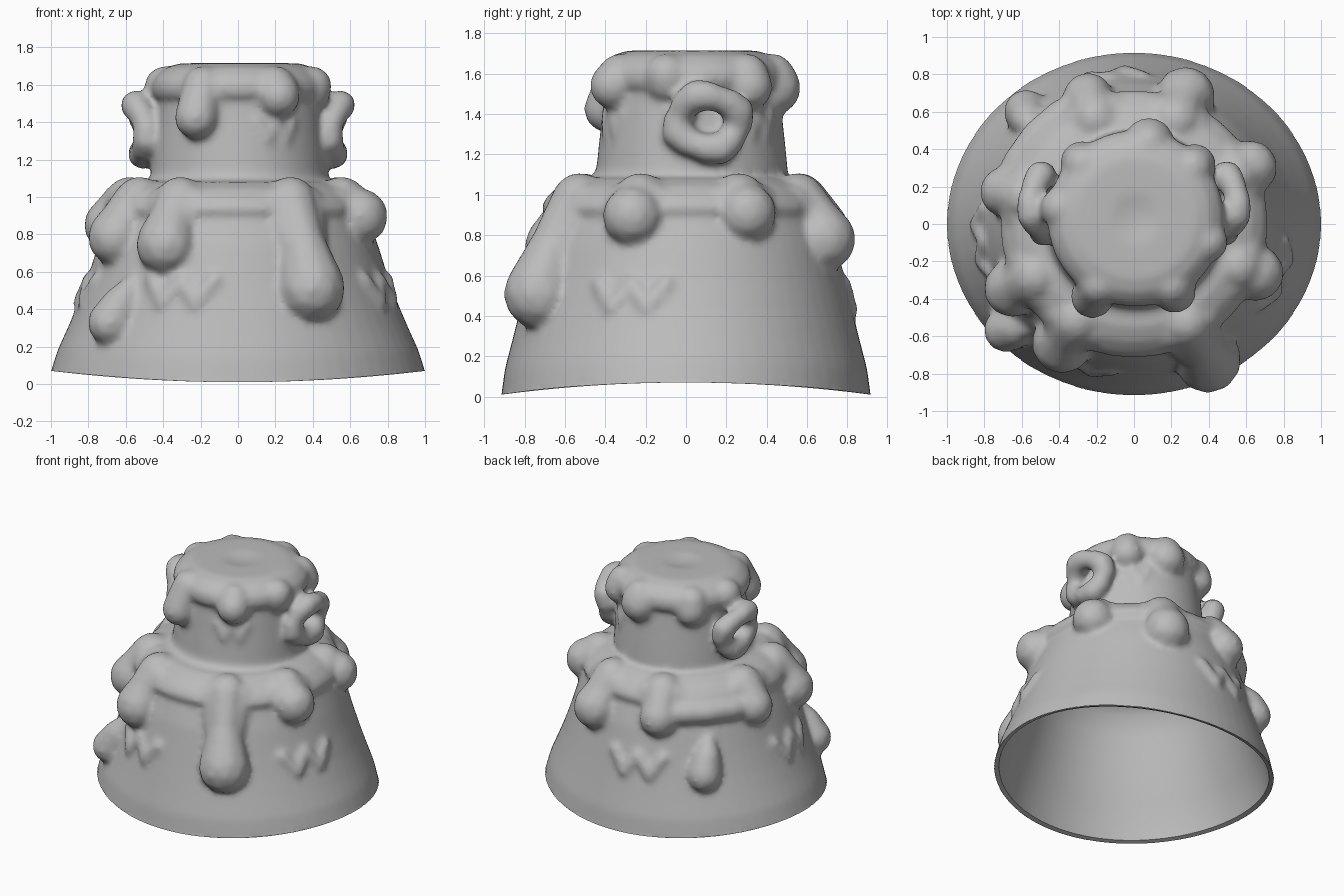
import bpy, bmesh, math
from math import cos, sin, radians, pi
from mathutils import Vector, Matrix

if "Cube" in bpy.data.objects:
    bpy.data.objects.remove(bpy.data.objects["Cube"])

clay = bpy.data.materials.new("grey clay")
clay.diffuse_color = (0.5, 0.5, 0.5, 1)
clay.use_nodes = True
clay.node_tree.nodes["Principled BSDF"].inputs["Base Color"].default_value = clay.diffuse_color

# Tier outline: radius and height, rim to top
WALL = [(1.0, 0.0), (0.965, 0.13), (0.91, 0.27), (0.855, 0.42), (0.80, 0.58), (0.75, 0.74),
        (0.70, 0.88), (0.64, 0.98), (0.56, 1.03), (0.49, 1.06), (0.475, 1.12), (0.462, 1.25),
        (0.44, 1.45), (0.42, 1.62), (0.34, 1.66), (0.0, 1.66)]


def wall_radius(z):
    for (r0, z0), (r1, z1) in zip(WALL, WALL[1:]):
        if z0 <= z <= z1 and z1 > z0:
            return r0 + (r1 - r0) * (z - z0) / (z1 - z0)
    return 0.4


def rim_height(a):
    return 0.01 + 0.06 * cos(a) ** 2


def place(r, z, a):
    """Point on the tiers: oval at the rim, round higher up, with a wavy rim."""
    low = min(1.0, max(0.0, 1 - z / 0.7))
    lift = rim_height(a) * min(1.0, max(0.0, 1 - z / 0.5))
    shift = 0.03 if z > 1.08 else 0.0
    return Vector((r * cos(a) + shift * 0.3, r * sin(a) * (1 - 0.085 * low) + shift, z + lift))


def on_wall(deg, z, out=0.0):
    return place(wall_radius(z) + out, z, radians(deg))


def lathe(bm, profile, n=64, closed=False):
    """Spin a profile; closed joins its last ring to its first."""
    rings = [[bm.verts.new(place(max(r, 0.001), z, 2 * pi * i / n)) for i in range(n)] for r, z in profile]
    pairs = list(zip(rings, rings[1:])) + ([(rings[-1], rings[0])] if closed else [])
    for a, b in pairs:
        for i in range(n):
            bm.faces.new((a[i], a[(i + 1) % n], b[(i + 1) % n], b[i]))


def chain(bm, points, steps=8):
    """Run of overlapping balls through (position, radius) pairs."""
    for (p, r), (q, s) in zip(points, points[1:]):
        for i in range(steps + 1):
            t = i / steps
            bmesh.ops.create_icosphere(bm, subdivisions=2, radius=r + (s - r) * t,
                                       matrix=Matrix.Translation(p.lerp(q, t)))


def add_object(bm, name):
    me = bpy.data.meshes.new(name)
    bm.to_mesh(me)
    bm.free()
    ob = bpy.data.objects.new(name, me)
    bpy.context.collection.objects.link(ob)
    me.materials.append(clay)
    return ob


bm = bmesh.new()

# Two-tier body, run on below the rim so the rim can be trimmed clean
lathe(bm, [(0.0, -0.1), (1.02, -0.1)] + WALL)

# Lower icing collar
lathe(bm, [(0.40, 1.05), (0.48, 1.085), (0.55, 1.08), (0.63, 1.045), (0.69, 0.99), (0.72, 0.94),
           (0.71, 0.91), (0.66, 0.90), (0.6, 0.94), (0.5, 0.98), (0.4, 1.0)], 64, True)

# Lower icing drips: angle, tip height, tip radius, outward offset
LOWER = [(-62, 0.51, 0.185, 0.015), (-121, 0.745, 0.168, -0.005), (-152, 0.785, 0.16, 0.0),
         (-22, 0.895, 0.155, 0.012), (26, 0.91, 0.15, 0.01), (68, 0.78, 0.165, 0.0),
         (110, 0.83, 0.14, 0.0), (166, 0.85, 0.14, 0.0)]
for deg, z, r, out in LOWER:
    mid = (z + 1.0) / 2
    chain(bm, [(on_wall(deg, 0.97, -0.05), 0.145), (on_wall(deg, mid, -0.005), 0.12), (on_wall(deg, z, out), r)])
    # Fillets where the drip leaves the collar
    for d in (-9, 9):
        chain(bm, [(on_wall(deg + d, 0.96, -0.04), 0.10), (on_wall(deg + d / 2, mid, -0.02), 0.09)], 4)
chain(bm, [(on_wall(110 + 14 * i, 0.87, 0.0), 0.085) for i in range(5)], 6)

# Upper icing cap and drips
lathe(bm, [(0, 1.695), (0.06, 1.70), (0.14, 1.715), (0.32, 1.715), (0.40, 1.69), (0.46, 1.635),
           (0.475, 1.58), (0.46, 1.53), (0.41, 1.52), (0.36, 1.58), (0.0, 1.6)])
UPPER = [(-119, 1.425, 0.122, 0.035), (-62, 1.54, 0.12, 0.015), (-18, 1.56, 0.11, -0.03), (42, 1.535, 0.12, -0.005),
         (80, 1.53, 0.14, -0.02), (134, 1.53, 0.125, -0.02), (172, 1.56, 0.12, -0.04)]
for deg, z, r, out in UPPER:
    chain(bm, [(on_wall(deg, 1.59, -0.02), 0.115), (on_wall(deg, z, out), r)])

# Ring-shaped swirls on both sides of the upper tier
for side in (1, -1):
    centre = Vector((side * 0.51, 0.11, 1.36))
    ring = []
    for i in range(17):
        a = 2 * pi * i / 16
        lump = 0.008 * sin(4 * a)
        x = 0.02 * sin(a) - 0.025 * cos(2 * a)
        ring.append((centre + Vector((side * x, (0.152 + lump) * cos(a), (0.132 + lump) * sin(a))), 0.076 + lump))
    chain(bm, ring, 3)

# Loose teardrops low on the body
for deg, z, r, out in ((-139, 0.31, 0.125, 0.01), (133, 0.45, 0.125, 0.0)):
    chain(bm, [(on_wall(deg, z, out), r), (on_wall(deg + 2, z + 0.12, 0.0), r * 0.8),
               (on_wall(deg + 4, z + 0.24, -0.01), 0.04)])

# Raised zigzags around the body and the upper tier
ZIGZAGS = [(-112, 0.49, 13, 0.065, 0.05), (-20, 0.49, 13, 0.065, 0.05), (100, 0.49, 13, 0.065, 0.05),
           (187, 0.49, 13, 0.065, 0.05), (-64, 1.35, 14, 0.05, 0.036), (48, 1.35, 14, 0.05, 0.036)]
for deg, z, half, tall, r in ZIGZAGS:
    chain(bm, [(on_wall(deg + half * (i / 2 - 1), z + (tall if i % 2 == 0 else -tall), -0.018), r)
               for i in range(5)])

# Fuse and soften the parts into one sculpted surface
tiers = add_object(bm, "iced_tiers")
fuse = tiers.modifiers.new("fuse", 'REMESH')
fuse.mode, fuse.voxel_size, fuse.use_smooth_shade = 'VOXEL', 0.018, True
soft = tiers.modifiers.new("soften", 'SMOOTH')
soft.factor, soft.iterations = 0.5, 14
bpy.context.view_layer.update()
fused = bpy.data.meshes.new_from_object(tiers.evaluated_get(bpy.context.evaluated_depsgraph_get()))
tiers.modifiers.clear()

# Trim everything below the wavy rim to leave the bottom open
bm = bmesh.new()
bm.from_mesh(fused)
rim = lambda co: rim_height(math.atan2(co.y, co.x))
doomed = [f for f in bm.faces if f.calc_center_median().z < rim(f.calc_center_median())]
bmesh.ops.delete(bm, geom=doomed, context='FACES')
for v in bm.verts:
    if v.is_boundary:
        v.co.z = rim(v.co)
for f in bm.faces:
    f.smooth = True
bm.to_mesh(tiers.data)
bm.free()
tiers.data.materials.clear()
tiers.data.materials.append(clay)

# Thin rim and smooth hollow inside
bm = bmesh.new()
inner = [(r - 0.035, z + 0.01) for r, z in WALL[:7]]
lathe(bm, [(0.998, 0.0)] + inner + [(0.6, 0.95), (0.5, 0.99), (0.3, 1.01), (0.0, 1.015)])
bmesh.ops.recalc_face_normals(bm, faces=bm.faces)
bmesh.ops.reverse_faces(bm, faces=bm.faces)
lining = add_object(bm, "hollow_lining")
bpy.ops.object.select_all(action='DESELECT')
lining.select_set(True)
bpy.context.view_layer.objects.active = lining
bpy.ops.object.shade_smooth_by_angle(angle=radians(40))
